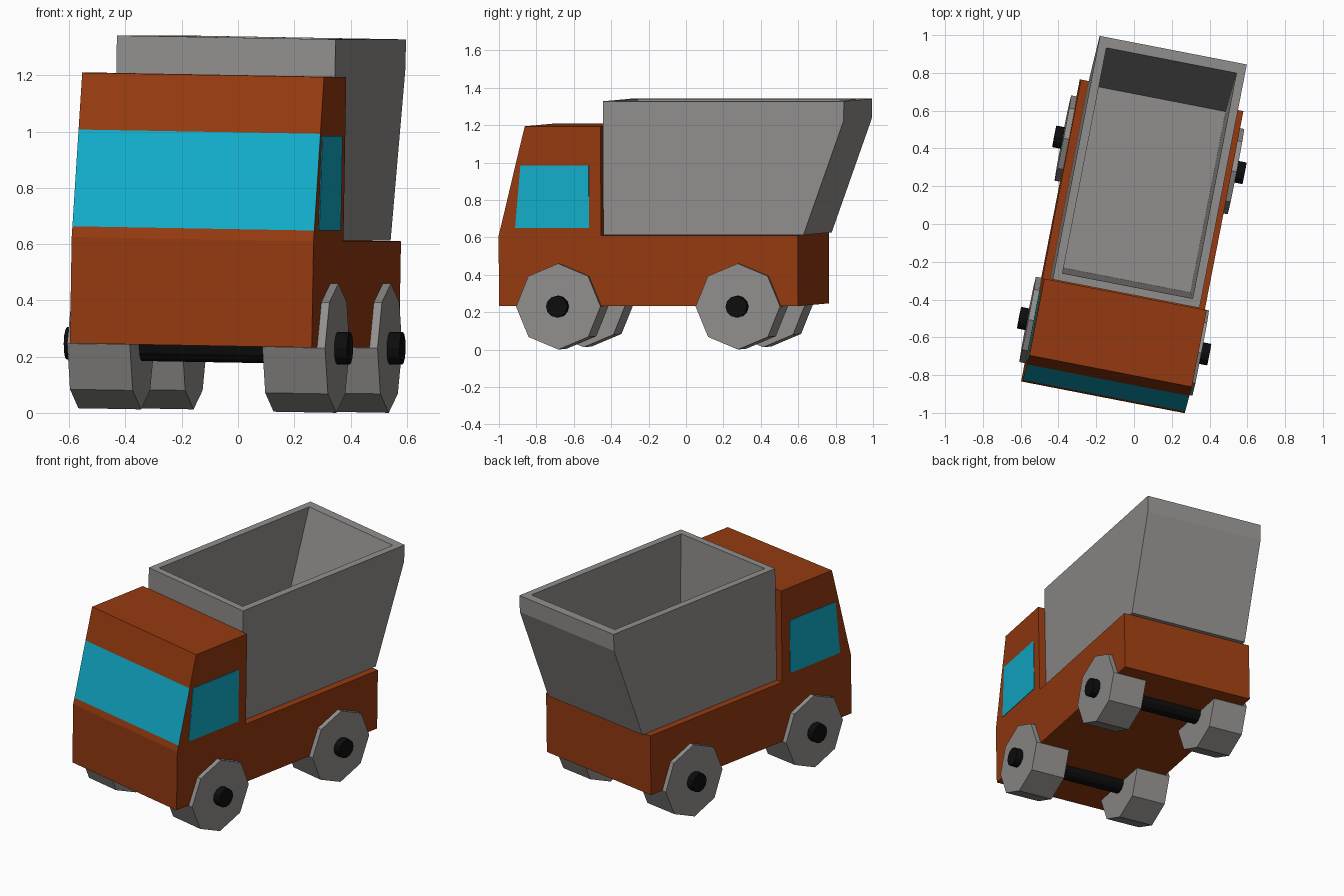
import bpy, bmesh, math
from mathutils import Matrix

if "Cube" in bpy.data.objects:
    bpy.data.objects.remove(bpy.data.objects["Cube"])

# The whole truck is turned about z and leans very slightly to its right
POSE = (Matrix.Rotation(math.radians(-11), 4, 'Z')
        @ Matrix.Rotation(math.radians(1), 4, 'Y')
        @ Matrix.Translation((0.006, 0, 0)))


def material(name, color):
    m = bpy.data.materials.new(name)
    m.diffuse_color = (*color, 1)
    m.use_nodes = True
    m.node_tree.nodes["Principled BSDF"].inputs["Base Color"].default_value = m.diffuse_color
    return m


ORANGE = material("burnt orange", (0.30, 0.043, 0.005))
GREY = material("warm grey", (0.285, 0.275, 0.268))
TEAL = material("window teal", (0.006, 0.42, 0.60))
BLACK = material("axle black", (0.004, 0.004, 0.004))


def prism(profile, x0, x1):
    """Closed (y, z) profile extruded across the truck from x0 to x1."""
    bm = bmesh.new()
    a = [bm.verts.new((x0, y, z)) for y, z in profile]
    b = [bm.verts.new((x1, y, z)) for y, z in profile]
    bm.faces.new(a)
    bm.faces.new(b[::-1])
    n = len(profile)
    for i in range(n):
        j = (i + 1) % n
        bm.faces.new((a[i], b[i], b[j], a[j]))
    bmesh.ops.recalc_face_normals(bm, faces=bm.faces)
    return bm


def finish(bm, name, *mats):
    me = bpy.data.meshes.new(name)
    bm.to_mesh(me)
    bm.free()
    for m in mats:
        me.materials.append(m)
    ob = bpy.data.objects.new(name, me)
    ob.matrix_world = POSE
    bpy.context.collection.objects.link(ob)
    return ob


def ring(y, z, r, n):
    return [(y + r * math.cos(2 * math.pi * i / n),
             z + r * math.sin(2 * math.pi * i / n)) for i in range(n)]


# Cab and chassis in one profile; the windscreen is the middle sloping face
body = prism([(-0.932, 0.24), (-0.932, 0.618), (-0.922, 0.656), (-0.838, 1.0),
              (-0.788, 1.202), (-0.375, 1.202), (-0.375, 0.618),
              (0.697, 0.618), (0.697, 0.24)], -0.438, 0.438)
for f in body.faces:
    c = f.calc_center_median()
    if f.normal.y < -0.9 and 0.7 < c.z < 0.95:
        f.material_index = 1
finish(body, "cab_and_chassis", ORANGE, TEAL)

# Side windows: thin plates
for side, s in (("left", -1), ("right", 1)):
    plate = prism([(-0.842, 0.657), (-0.812, 0.993), (-0.44, 0.993), (-0.44, 0.657)],
                  s * 0.435, s * 0.441)
    finish(plate, side + "_window", TEAL)

# Dump bed: sloping tail, hollowed from the top
bed = prism([(-0.37, 0.62), (-0.37, 1.335), (0.943, 1.335), (0.94, 1.228),
             (0.72, 0.62)], -0.396, 0.396)
top = max(bed.faces, key=lambda f: f.calc_center_median().z)
bmesh.ops.inset_region(bed, faces=[top], thickness=0.045, use_even_offset=True)
for v in top.verts:
    v.co.y = 0.888 if v.co.y > 0 else -0.328
bmesh.ops.inset_region(bed, faces=[top], thickness=0.005, use_even_offset=True)
for v in top.verts:
    v.co.y = 0.677 if v.co.y > 0 else -0.30
    v.co.z = 0.64
finish(bed, "dump_bed", GREY)

# Wheels and axles
for end, y in (("front", -0.603), ("rear", 0.375)):
    finish(prism(ring(y, 0.2385, 0.058, 12), -0.513, 0.513), end + "_axle", BLACK)
    for side, s in (("left", -1), ("right", 1)):
        finish(prism(ring(y, 0.2385, 0.23, 8), s * 0.24, s * 0.467),
               f"{end}_{side}_wheel", GREY)
